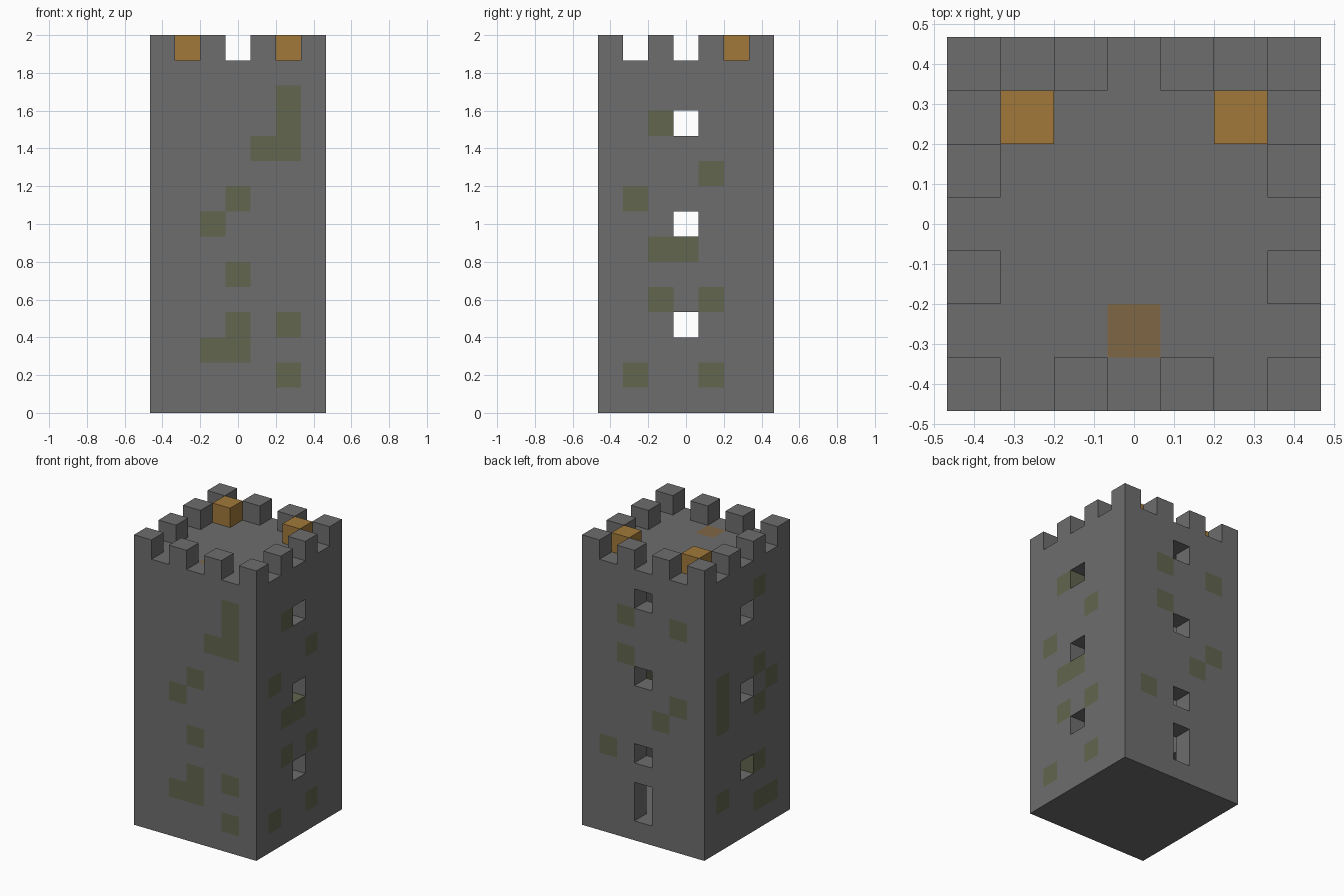
import bpy, bmesh
from mathutils import Vector

old = bpy.data.objects.get("Cube")
if old:
    bpy.data.objects.remove(old, do_unlink=True)

CELL = 2 / 15          # block size: tower is 7 x 7 x 15 blocks
N, ROOF, TOP = 7, 13, 14
MID, LAST = N // 2, N - 1


def material(name, rgb):
    m = bpy.data.materials.new(name)
    m.use_nodes = True
    m.diffuse_color = (*rgb, 1)
    m.node_tree.nodes["Principled BSDF"].inputs["Base Color"].default_value = (*rgb, 1)
    return m


stone = material("grey stone", (0.155, 0.155, 0.155))
moss = material("mossy stone", (0.119, 0.133, 0.075))
amber = material("amber wood", (0.356, 0.19, 0.042))
hatch = material("brown hatch", (0.212, 0.135, 0.06))

# Hollow shell with one-block walls, floor and roof
walls = {(i, j, k) for i in range(N) for j in range(N) for k in range(TOP)
         if i in (0, LAST) or j in (0, LAST) or k in (0, ROOF)}

# Window openings on both sides and the back, and the back doorway
for k in (3, 7, 11):
    walls -= {(0, MID, k), (LAST, MID, k), (MID, LAST, k + 1)}
walls -= {(MID, LAST, 1), (MID, LAST, 2)}

# Battlements: every second block round the rim
battlements = {(i, j, TOP) for i in range(0, N, 2) for j in range(0, N, 2)
               if i in (0, LAST) or j in (0, LAST)}
beacons = {(1, 5, TOP), (5, 5, TOP)}
occupied = walls | battlements | beacons

# Mossy blocks of each wall: column along the wall -> heights
front = {2: (2, 7), 3: (2, 3, 5, 8), 4: (10,), 5: (1, 3, 10, 11, 12)}
right = {1: (1, 8), 2: (4, 6, 11), 3: (6,), 4: (1, 4, 9)}
back = {1: (7, 11), 2: (6,), 4: (9, 11), 5: (4,)}
left = {1: (1, 7), 2: (1, 3, 6, 8, 12), 5: (2, 6, 7, 8)}
mossy = set()
for table, place in ((front, lambda c, k: (c, 0, k)),
                     (back, lambda c, k: (c, LAST, k)),
                     (right, lambda c, k: (LAST, c, k)),
                     (left, lambda c, k: (0, c, k))):
    mossy |= {place(c, k) for c, heights in table.items() for k in heights}


def build(name, cells, mats, pick):
    """Make the exposed faces of a set of blocks, merged where flat and alike."""
    bm = bmesh.new()
    for cell in sorted(cells):
        centre = Vector((cell[0] - MID, cell[1] - MID, cell[2] + 0.5))
        for axis in range(3):
            for sign in (-1, 1):
                step = Vector((0, 0, 0))
                step[axis] = sign
                if tuple(int(c + s) for c, s in zip(cell, step)) in occupied:
                    continue
                u, v = Vector((0, 0, 0)), Vector((0, 0, 0))
                u[(axis + 1) % 3], v[(axis + 2) % 3] = 0.5, 0.5 * sign
                mid = centre + step / 2
                ring = (mid - u - v, mid + u - v, mid + u + v, mid - u + v)
                face = bm.faces.new([bm.verts.new(p * CELL) for p in ring])
                face.material_index = pick(cell)
    bmesh.ops.remove_doubles(bm, verts=bm.verts, dist=CELL / 100)
    bmesh.ops.dissolve_limit(bm, angle_limit=0.01, verts=bm.verts, edges=bm.edges,
                             delimit={'MATERIAL'})
    mesh = bpy.data.meshes.new(name)
    bm.to_mesh(mesh)
    bm.free()
    for m in mats:
        mesh.materials.append(m)
    obj = bpy.data.objects.new(name, mesh)
    bpy.context.collection.objects.link(obj)


hatch_cell = (MID, 1, ROOF)
build("tower_walls", walls, (stone, moss, hatch),
      lambda c: 1 if c in mossy else 2 if c == hatch_cell else 0)
build("battlements", battlements, (stone,), lambda c: 0)
build("beacon_blocks", beacons, (amber,), lambda c: 0)
